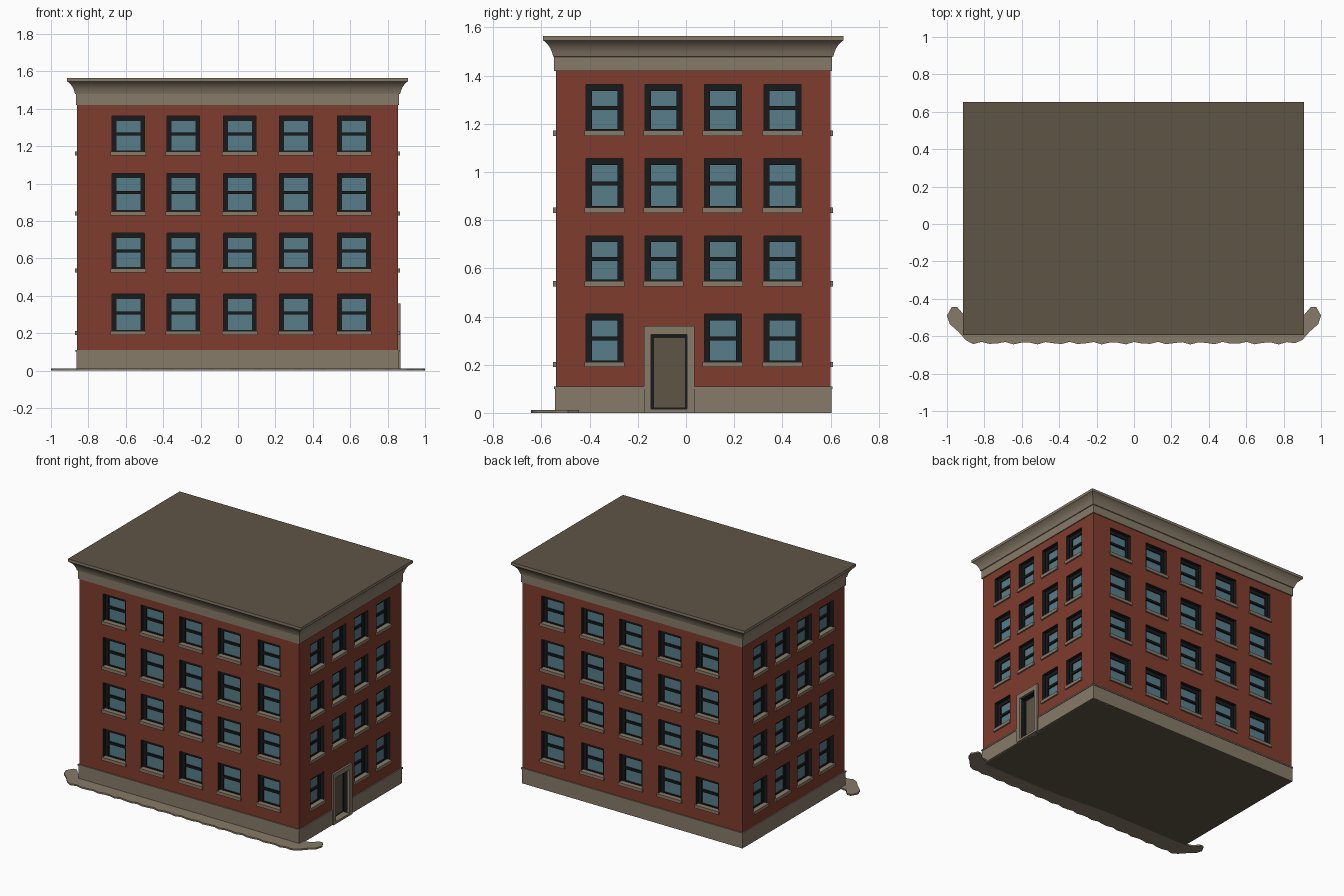
import bpy, bmesh, math
from mathutils import Vector

if "Cube" in bpy.data.objects:
    bpy.data.objects.remove(bpy.data.objects["Cube"])


def mat(name, rgb):
    m = bpy.data.materials.new(name)
    lin = [c / 12.92 if c <= 0.04045 else ((c + 0.055) / 1.055) ** 2.4 for c in rgb]
    m.diffuse_color = (*lin, 1)
    m.use_nodes = True
    m.node_tree.nodes["Principled BSDF"].inputs["Base Color"].default_value = m.diffuse_color
    return m


BRICK = mat("red brick", (0.50, 0.235, 0.18))
DARK = mat("dark frame", (0.09, 0.10, 0.105))
GLASS = mat("blue glass", (0.34, 0.49, 0.54))
STONE = mat("grey stone", (0.53, 0.48, 0.41))
BROWN = mat("brown roof", (0.37, 0.33, 0.27))

X0, X1, Y0, Y1 = -0.86, 0.855, -0.54, 0.60
ROWS = [(0.21, 0.41), (0.545, 0.735), (0.85, 1.055), (1.17, 1.362)]
COLS_X = [-0.587, -0.293, 0.01, 0.31, 0.62]
COLS_Y = [-0.338, -0.093, 0.153, 0.40]
DOOR = (-0.145, 0.005, 0.015, 0.325)


def finish(name, bm, mats):
    me = bpy.data.meshes.new(name)
    bm.to_mesh(me)
    bm.free()
    for m in mats:
        me.materials.append(m)
    ob = bpy.data.objects.new(name, me)
    bpy.context.collection.objects.link(ob)
    return ob


def add_box(bm, a, b, mi=0):
    lo = [min(p, q) for p, q in zip(a, b)]
    hi = [max(p, q) for p, q in zip(a, b)]
    r = bmesh.ops.create_cube(bm, size=1)
    for v in r["verts"]:
        v.co = [(l + h) / 2 + c * (h - l) for l, h, c in zip(lo, hi, v.co)]
    for f in {f for v in r["verts"] for f in v.link_faces}:
        f.material_index = mi


def wall(name, n, dist, ends, cols, width, door=None):
    """Brick wall with recessed openings, plus its row of sills."""
    n = Vector(n)
    u_dir = Vector((0, 0, 1)).cross(n)
    s = 1 if sum(u_dir) > 0 else -1
    bm, sills = bmesh.new(), bmesh.new()

    def P(u, z, d=0.0):
        return u_dir * u + n * (dist - d) + Vector((0, 0, z))

    def quad(pts, mi):
        bm.faces.new([bm.verts.new(p) for p in pts]).material_index = mi

    def rect(u0, u1, z0, z1, d):
        return [P(u0, z0, d), P(u1, z0, d), P(u1, z1, d), P(u0, z1, d)]

    def bridge(a, b, mi):
        for i in range(4):
            j = (i + 1) % 4
            quad([a[i], a[j], b[j], b[i]], mi)

    wins = [(s * c - width / 2, s * c + width / 2, z0, z1)
            for c in cols for z0, z1 in ROWS
            if not (door and z0 < 0.3 and door[0] < c < door[1])]
    holes = wins + ([door] if door else [])
    us = sorted({round(v, 4) for h in holes for v in h[:2]} | {s * e for e in ends})
    zs = sorted({v for h in holes for v in h[2:]} | {0.0, 1.43})
    # brick between the openings
    for a, b in zip(us, us[1:]):
        for c, d in zip(zs, zs[1:]):
            mu, mz = (a + b) / 2, (c + d) / 2
            if not any(h[0] < mu < h[1] and h[2] < mz < h[3] for h in holes):
                quad(rect(a, b, c, d, 0), 0)
    # dark reveal, frame and glass panes, meeting rail, sill
    for u0, u1, z0, z1 in wins:
        zm = (z0 + z1) / 2
        inner = (u0 + 0.024, u1 - 0.022, z0 + 0.008, z1 - 0.026)
        rings = [rect(u0, u1, z0, z1, 0), rect(u0, u1, z0, z1, 0.026),
                 rect(*inner, 0.026), rect(*inner, 0.034)]
        for a, b in zip(rings, rings[1:]):
            bridge(a, b, 1)
        quad(rings[-1], 2)
        add_box(bm, P(inner[0], zm - 0.009, 0.022), P(inner[1], zm + 0.007, 0.036), 1)
        add_box(sills, P(u0 - 0.007, z0 - 0.02, -0.011), P(u1 + 0.007, z0 + 0.002, 0.024))
    # recessed door leaf
    if door:
        u0, u1, z0, z1 = door
        rings = [rect(*door, 0), rect(*door, 0.035),
                 rect(u0 + 0.012, u1 - 0.01, z0 + 0.008, z1 - 0.014, 0.035)]
        for a, b in zip(rings, rings[1:]):
            bridge(a, b, 1)
        quad(rings[-1], 3)
    bmesh.ops.remove_doubles(bm, verts=bm.verts, dist=0.00005)
    finish(name, bm, [BRICK, DARK, GLASS, BROWN])
    finish(name + "_sills", sills, [STONE])


wall("front_wall", (0, -1, 0), -Y0, (X0, X1), COLS_X, 0.175)
wall("back_wall", (0, 1, 0), Y1, (X0, X1), COLS_X, 0.175)
wall("right_wall", (1, 0, 0), X1, (Y0, Y1), COLS_Y, 0.153, DOOR)
wall("left_wall", (-1, 0, 0), -X0, (Y0, Y1), COLS_Y, 0.153)

# stone plinth with a thin cap, left open at the doorway
bm = bmesh.new()
for p, z0, z1 in ((0.004, 0, 0.1), (0.008, 0.1, 0.11)):
    add_box(bm, (X0 - p, Y0 - p, z0), (X1 + p, Y0 + 0.01, z1))
    add_box(bm, (X0 - p, Y1 - 0.01, z0), (X1 + p, Y1 + p, z1))
    add_box(bm, (X0 - p, Y0, z0), (X0 + 0.01, Y1, z1))
    add_box(bm, (X1 - 0.01, Y0, z0), (X1 + p, DOOR[0] - 0.01, z1))
    add_box(bm, (X1 - 0.01, DOOR[1] + 0.01, z0), (X1 + p, Y1, z1))
finish("plinth", bm, [STONE])

# underside of the building
bm = bmesh.new()
bm.faces.new([bm.verts.new(c) for c in
              ((X0, Y0, 0), (X0, Y1, 0), (X1, Y1, 0), (X1, Y0, 0))])
finish("floor", bm, [BROWN])

# stone door surround
bm = bmesh.new()
xa, xb = X1 - 0.005, X1 + 0.013
add_box(bm, (xa, DOOR[0] - 0.03, 0), (xb, DOOR[0], 0.36))
add_box(bm, (xa, DOOR[1], 0), (xb, DOOR[1] + 0.03, 0.36))
add_box(bm, (xa, DOOR[0], DOOR[3]), (xb, DOOR[1], 0.36))
add_box(bm, (xa - 0.035, DOOR[0], 0), (xb, DOOR[1], 0.016))
finish("door_surround", bm, [STONE])

# cornice: profile of (overhang, height) swept round the walls, capped by the roof
profile = [(-0.01, 1.42), (0.007, 1.42), (0.007, 1.478), (0.012, 1.48), (0.016, 1.497),
           (0.024, 1.515), (0.034, 1.53), (0.046, 1.541), (0.053, 1.546), (0.053, 1.565)]
bm = bmesh.new()
rings = [[bm.verts.new(c) for c in ((X0 - o, Y0 - o, z), (X1 + o, Y0 - o, z),
                                    (X1 + o, Y1 + o, z), (X0 - o, Y1 + o, z))]
         for o, z in profile]
for a, b in zip(rings, rings[1:]):
    for i in range(4):
        j = (i + 1) % 4
        bm.faces.new((a[i], a[j], b[j], b[i]))
bm.faces.new(rings[-1]).material_index = 1
cornice = finish("cornice_and_roof", bm, [STONE, BROWN])
bpy.context.view_layer.objects.active = cornice
cornice.select_set(True)
bpy.ops.object.shade_smooth_by_angle(angle=math.radians(30))

# ragged pavement strip along the front, curling up at both ends
end = [(0.84, -0.50), (0.91, -0.485), (0.945, -0.445), (0.975, -0.445), (1.0, -0.49),
       (0.985, -0.535), (0.94, -0.575), (0.90, -0.62)]
edge = [(0.86 - 1.72 * i / 40, -0.637 + 0.007 * math.sin(i * 2.3)) for i in range(41)]
outline = end + edge + [(-x, y) for x, y in reversed(end)]
bm = bmesh.new()
face = bm.faces.new([bm.verts.new((x, y, 0)) for x, y in outline])
ext = bmesh.ops.extrude_face_region(bm, geom=[face], use_keep_orig=True)
for v in ext["geom"]:
    if isinstance(v, bmesh.types.BMVert):
        v.co.z = 0.011
bmesh.ops.recalc_face_normals(bm, faces=bm.faces)
finish("pavement", bm, [STONE])
